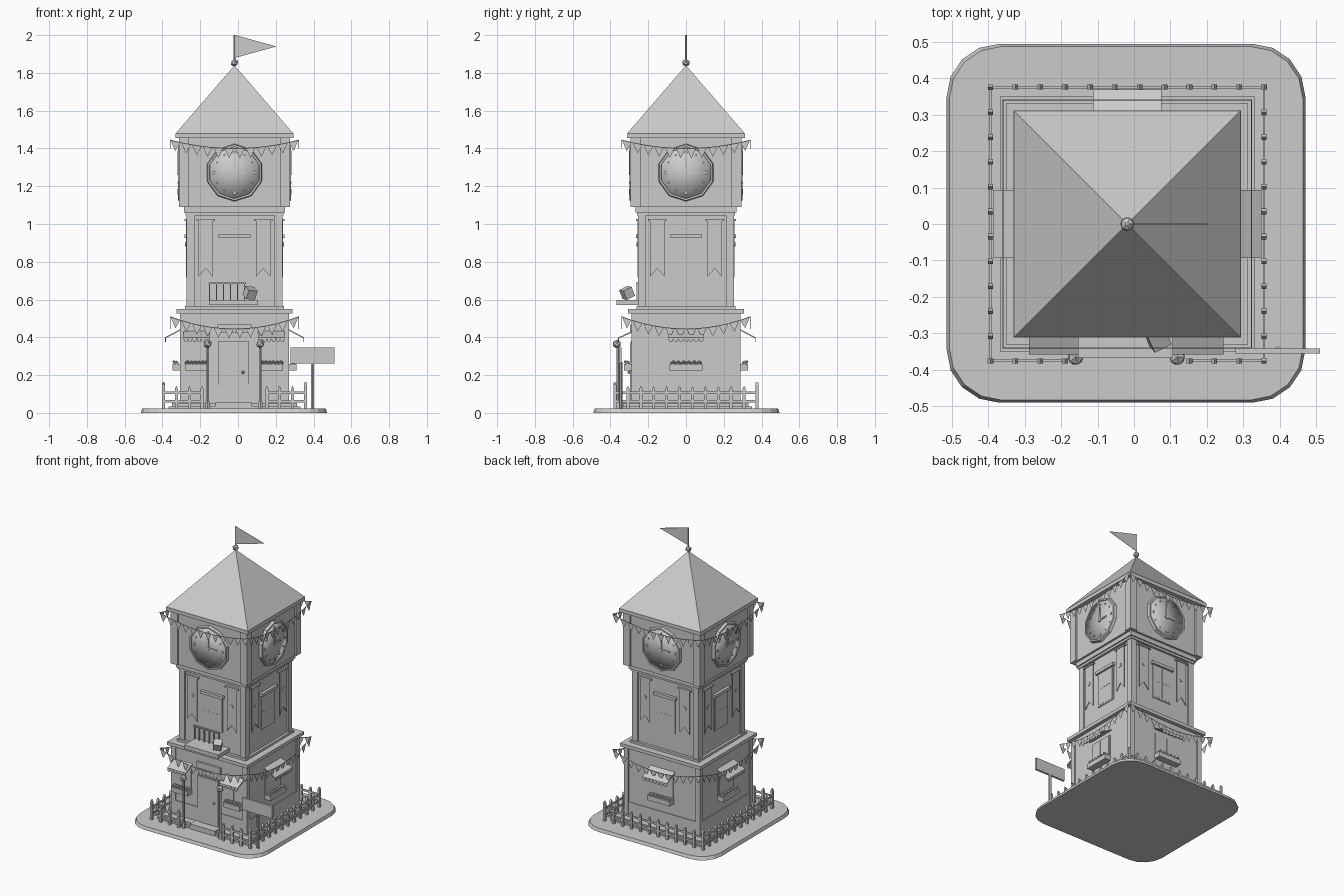
import bpy, bmesh, math
from mathutils import Matrix, Vector

if "Cube" in bpy.data.objects:
    bpy.data.objects.remove(bpy.data.objects["Cube"])

GREY = bpy.data.materials.new("light grey")
GREY.diffuse_color = (0.6, 0.6, 0.6, 1)
GREY.use_nodes = True
GREY.node_tree.nodes["Principled BSDF"].inputs["Base Color"].default_value = GREY.diffuse_color

CX = -0.0185          # tower axis
PARTS = {}            # part name -> bmesh


def part(name):
    return PARTS.setdefault(name, bmesh.new())


def side(k):          # local frame of one face: u = right, d = outward, z = up
    return Matrix.Translation((CX, 0, 0)) @ Matrix.Rotation(k * math.pi / 2, 4, 'Z')


def solid(bm, k, profile, e0, e1, axis='d'):
    """Extrude a closed profile: (u,z) along d, or (d,z) along u."""
    def pt(a, z, e):
        return side(k) @ Vector((a, -e, z) if axis == 'd' else (e, -a, z))
    lo = [bm.verts.new(pt(a, z, e0)) for a, z in profile]
    hi = [bm.verts.new(pt(a, z, e1)) for a, z in profile]
    n = len(profile)
    fs = [bm.faces.new(lo), bm.faces.new(hi[::-1])]
    fs += [bm.faces.new((lo[i], hi[i], hi[(i + 1) % n], lo[(i + 1) % n])) for i in range(n)]
    bmesh.ops.recalc_face_normals(bm, faces=fs)


def box(bm, k, u0, u1, d0, d1, z0, z1):
    solid(bm, k, [(u0, z0), (u1, z0), (u1, z1), (u0, z1)], d0, d1)


def slab(name, half, z0, z1):
    box(part(name), 0, -half, half, -half, half, z0, z1)


def ball(bm, k, u, d, z, r):
    bmesh.ops.create_icosphere(bm, subdivisions=1, radius=r,
                               matrix=side(k) @ Matrix.Translation((u, -d, z)))


def rod(bm, p, q, r, seg=6):
    p, q = Vector(p), Vector(q)
    m = Matrix.Translation((p + q) / 2) @ (q - p).to_track_quat('Z', 'Y').to_matrix().to_4x4()
    bmesh.ops.create_cone(bm, cap_ends=True, segments=seg, radius1=r, radius2=r,
                          depth=(q - p).length, matrix=m)


# Ground plate with rounded corners
g = part("ground_plate")
ring = []
for a, (sx, sy) in enumerate([(1, 1), (-1, 1), (-1, -1), (1, -1)]):
    for j in range(5):
        t = math.radians(90 * a + 22.5 * j)
        ring.append((-0.022 + sx * 0.348 + 0.145 * math.cos(t), 0.002 + sy * 0.348 + 0.145 * math.sin(t)))
low = [g.verts.new((x, y, 0)) for x, y in ring]
top = [g.verts.new((x * 0.985, y * 0.985, 0.022)) for x, y in ring]
g.faces.new(low[::-1])
g.faces.new(top)
for i in range(len(ring)):
    j = (i + 1) % len(ring)
    g.faces.new((low[i], low[j], top[j], top[i]))

# Tower body, storey by storey
slab("plinth", 0.350, 0.02, 0.033)
slab("plinth", 0.332, 0.033, 0.052)
slab("ground_walls", 0.282, 0.05, 0.53)
slab("wainscot", 0.287, 0.05, 0.15)
slab("ground_cornice", 0.307, 0.527, 0.55)
slab("middle_base", 0.262, 0.55, 0.565)
slab("middle_walls", 0.244, 0.56, 1.06)
slab("middle_cornice", 0.260, 1.045, 1.06)
slab("clock_base", 0.268, 1.06, 1.09)
slab("clock_walls", 0.282, 1.09, 1.455)
slab("eaves", 0.312, 1.455, 1.48)
for k in range(4):
    post = part("corner_posts")
    box(post, k, -0.289, -0.257, 0.257, 0.289, 0.05, 0.53)
    box(post, k, -0.254, -0.212, 0.212, 0.254, 0.56, 1.05)
    box(post, k, -0.293, -0.24, 0.24, 0.293, 1.09, 1.455)

# Roof, finial, flag
bmesh.ops.create_cone(part("roof"), segments=4, cap_ends=True, radius1=0.311 * math.sqrt(2),
                      radius2=0, depth=0.36, matrix=Matrix.Translation((CX, 0, 1.66))
                      @ Matrix.Rotation(math.pi / 4, 4, 'Z'))
ball(part("finial"), 0, 0, 0, 1.853, 0.021)
rod(part("flag_pole"), (CX, 0, 1.84), (CX, 0, 2.0), 0.005)
solid(part("roof_flag"), 0, [(0.004, 1.88), (0.222, 1.94), (0.004, 2.0)], -0.001, 0.001)


# Scalloped awning, window and flower box for the ground floor
def shop_window(k, u, w, reach, ztop, n):
    s = w / n
    for i in range(n):
        a = u - w / 2 + i * s
        bm = part("awnings")
        solid(bm, k, [(0.28, ztop), (reach, 0.400), (reach, 0.393), (0.28, ztop - 0.008)], a, a + s, 'u')
        arc = [(a + s / 2 + s / 2 * math.cos(t), 0.394 + 0.02 * math.sin(t))
               for t in [math.pi + j * math.pi / 4 for j in range(5)]]
        solid(bm, k, arc + [(a + s, 0.4), (a, 0.4)], reach - 0.004, reach + 0.001)
    h = w / 2 - 0.01
    box(part("window_frames"), k, u - h, u + h, 0.28, 0.288, 0.25, 0.41)
    for c in (-1, 1):
        m = u + c * h / 2
        box(part("window_panes"), k, m - h / 2 + 0.007, m + h / 2 - 0.007, 0.285, 0.289, 0.26, 0.4)
    box(part("flower_boxes"), k, u - h - 0.003, u + h + 0.003, 0.28, 0.328, 0.225, 0.258)
    for i in range(6):
        f = u - h + h * (2 * i + 1) / 6
        ball(part("leaves"), k, f, 0.308, 0.262, 0.015)
        ball(part("blossoms"), k, f, 0.32, 0.270, 0.009)


for k in (1, 2, 3):
    shop_window(k, 0, 0.187, 0.368, 0.447, 7)
shop_window(0, -0.2, 0.14, 0.358, 0.435, 6)
shop_window(0, 0.195, 0.14, 0.358, 0.435, 6)

# Front door with frame, knob, sign plate and step
box(part("door_frame"), 0, -0.085, 0.077, 0.28, 0.291, 0.05, 0.38)
box(part("door"), 0, -0.08, 0.072, 0.285, 0.296, 0.05, 0.372)
ball(part("door_knob"), 0, 0.045, 0.301, 0.215, 0.009)
box(part("door_sign"), 0, -0.09, 0.09, 0.28, 0.297, 0.425, 0.467)
box(part("door_step"), 0, -0.1, 0.09, 0.28, 0.355, 0.02, 0.056)

for k in range(4):
    # Middle storey window
    box(part("window_frames"), k, -0.073, 0.073, 0.24, 0.25, 0.69, 0.935)
    box(part("window_headers"), k, -0.085, 0.085, 0.24, 0.264, 0.925, 0.945)
    for a, b in ((-0.065, -0.002), (0.002, 0.065)):
        for z0, z1 in ((0.70, 0.811), (0.815, 0.922)):
            box(part("window_panes"), k, a, b, 0.246, 0.251, z0, z1)
    # Swallow-tail banners with emblem
    for u in (-0.152, 0.152):
        h = 0.038
        solid(part("banners"), k, [(u - h, 1.02), (u - h, 0.72), (u, 0.765), (u + h, 0.72), (u + h, 1.02)],
              0.254, 0.258)
        box(part("banner_rods"), k, u - 0.05, u + 0.05, 0.25, 0.264, 1.017, 1.027)
        e = [(u + 0.014 * math.cos(j * math.pi / 3), 0.892 + 0.014 * math.sin(j * math.pi / 3)) for j in range(6)]
        solid(part("banner_emblems"), k, e, 0.256, 0.262)
    # Clock: soft-shaded face, ten-sided rim, marks and hands
    z, M = 1.272, side(k)
    bmesh.ops.create_cone(part("clock_face"), cap_ends=True, cap_tris=True, segments=20, radius1=0.14,
                          radius2=0.14, depth=0.02, matrix=M @ Matrix.Translation((0, -0.286, z))
                          @ Matrix.Rotation(math.pi / 2, 4, 'X'))
    rim = part("clock_rim")
    prof = [(0.132, 0.28), (0.138, 0.3), (0.148, 0.3), (0.153, 0.28)]
    rings = [[rim.verts.new(M @ Vector((r * math.cos(t), -d, z + r * math.sin(t)))) for r, d in prof]
             for t in [j * math.pi / 5 + math.pi / 10 for j in range(10)]]
    for i in range(10):
        p, q = rings[i], rings[(i + 1) % 10]
        for j in range(4):
            rim.faces.new((p[j], q[j], q[(j + 1) % 4], p[(j + 1) % 4]))
    marks = part("clock_marks")
    for j in range(12):
        t, s = j * math.pi / 6, 0.01 if j % 3 == 0 else 0.005
        u, v = 0.107 * math.sin(t), z + 0.107 * math.cos(t)
        solid(marks, k, [(u - s, v), (u, v - s), (u + s, v), (u, v + s)], 0.285, 0.301)
    hands = part("clock_hands")
    for t, ln in ((0, 0.09), (math.pi / 2, 0.065)):
        c, s = math.cos(t), math.sin(t)
        pts = [(-0.006, -0.012), (0.006, -0.012), (0.004, ln), (-0.004, ln)]
        solid(hands, k, [(a * c + b * s, z - a * s + b * c) for a, b in pts], 0.295, 0.302)
    # Sagging bunting, two levels
    for z0, sag, span in ((1.445, 0.045, 0.342), (0.51, 0.065, 0.342)):
        n = 12
        def at(i):
            x = 2 * i / n - 1
            return x * span, z0 - sag * (1 - x * x)
        for i in range(n):
            (a, za), (b, zb) = at(i), at(i + 1)
            rod(part("bunting_string"), side(k) @ Vector((a, -0.341, za)),
                side(k) @ Vector((b, -0.341, zb)), 0.0015, 4)
            solid(part("bunting_flags"), k, [(a + 0.003, za), (b - 0.003, zb),
                                             ((a + b) / 2, (za + zb) / 2 - 0.052)], 0.3405, 0.3415)
    # Picket fence, open in the middle at the front
    fence = part("fence")
    for i in range(11):
        u = -0.376 + i * 0.752 / 11
        if k == 0 and 3 < i < 8:
            continue
        h = 0.16 if i == 0 else 0.143
        solid(fence, k, [(u - 0.008, 0.02), (u + 0.008, 0.02), (u + 0.008, h - 0.015), (u, h),
                         (u - 0.008, h - 0.015)], 0.369, 0.383)
    for a, b in ([(-0.376, -0.165), (0.165, 0.376)] if k == 0 else [(-0.376, 0.376)]):
        for z0 in (0.055, 0.1):
            box(fence, k, a, b, 0.373, 0.379, z0, z0 + 0.013)

# Balcony with low railing and a tilted parcel
box(part("balcony"), 0, -0.135, 0.125, 0.24, 0.368, 0.57, 0.597)
rail = part("balcony_railing")
for i in range(6):
    box(rail, 0, -0.135 + i * 0.037, -0.129 + i * 0.037, 0.255, 0.263, 0.597, 0.685)
box(rail, 0, -0.138, 0.06, 0.254, 0.264, 0.682, 0.690)
bmesh.ops.create_cube(part("parcel"), size=0.052, matrix=Matrix.Translation((0.064, -0.312, 0.635))
                      @ Matrix.Rotation(0.3, 4, 'Y') @ Matrix.Rotation(0.35, 4, 'X') @ Matrix.Rotation(0.5, 4, 'Z'))

# Lamp posts beside the door
for u in (-0.142, 0.137):
    rod(part("lamp_posts"), (CX + u, -0.362, 0.02), (CX + u, -0.362, 0.35), 0.007)
    rod(part("lamp_posts"), (CX + u, -0.362, 0.02), (CX + u, -0.362, 0.06), 0.014)
    ball(part("lamps"), 0, u, 0.366, 0.365, 0.024)

# Sign board on a post
rod(part("sign_post"), (0.395, -0.345, 0.02), (0.395, -0.345, 0.27), 0.009)
box(part("sign_board"), 0, 0.297, 0.529, 0.342, 0.356, 0.262, 0.345)

# Turn every part into an object
for name, bm in PARTS.items():
    if name in ("roof", "ground_plate", "clock_rim"):
        bmesh.ops.recalc_face_normals(bm, faces=bm.faces)
    me = bpy.data.meshes.new(name)
    bm.to_mesh(me)
    bm.free()
    me.materials.append(GREY)
    if name == "clock_face":
        me.shade_smooth()
    bpy.context.collection.objects.link(bpy.data.objects.new(name, me))
